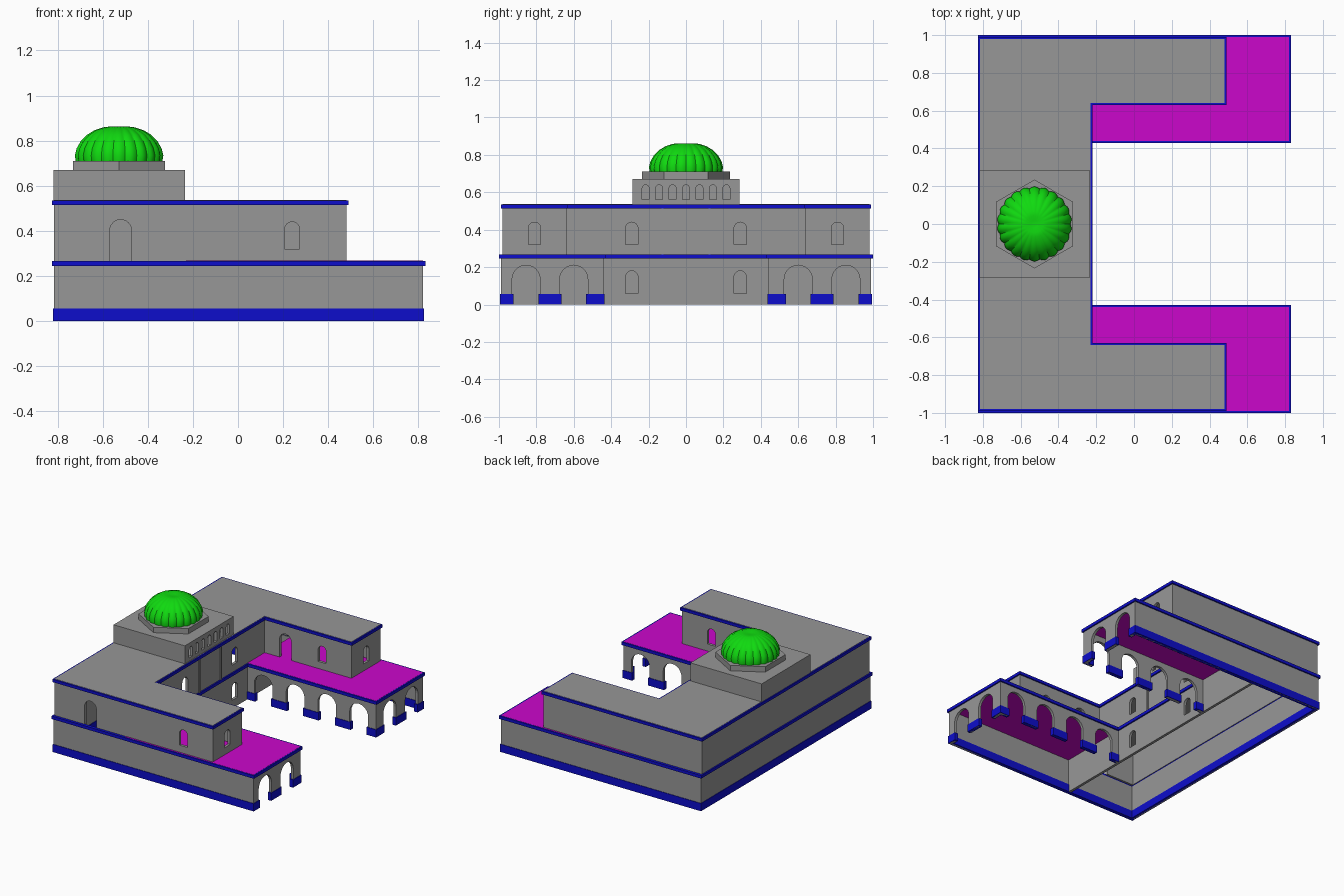
import bpy, bmesh, math
from mathutils import Vector

if "Cube" in bpy.data.objects:
    bpy.data.objects.remove(bpy.data.objects["Cube"])


def material(name, rgb):
    m = bpy.data.materials.new(name)
    m.use_nodes = True
    m.diffuse_color = (*rgb, 1)
    m.node_tree.nodes["Principled BSDF"].inputs["Base Color"].default_value = (*rgb, 1)
    return m


STONE = material("grey stone", (0.31, 0.31, 0.31))
BLUE = material("blue trim", (0.004, 0.004, 0.6))
PINK = material("magenta terrace", (0.6, 0.002, 0.6))
GREEN = material("green dome", (0.005, 0.7, 0.005))
THICK = 0.02


def finish(bm, name, mat):
    bmesh.ops.recalc_face_normals(bm, faces=bm.faces)
    me = bpy.data.meshes.new(name)
    bm.to_mesh(me)
    bm.free()
    me.materials.append(mat)
    ob = bpy.data.objects.new(name, me)
    bpy.context.collection.objects.link(ob)
    return ob


def box(name, lo, hi, mat):
    bm = bmesh.new()
    bmesh.ops.create_cube(bm, size=1)
    for v in bm.verts:
        v.co = [a + (b - a) * (c + 0.5) for a, b, c in zip(lo, hi, v.co)]
    return finish(bm, name, mat)


def prism(name, outline, z0, z1, mat):
    bm = bmesh.new()
    face = bm.faces.new([bm.verts.new((x, y, z0)) for x, y in outline])
    ext = bmesh.ops.extrude_face_region(bm, geom=[face], use_keep_orig=True)
    for v in ext["geom"]:
        if isinstance(v, bmesh.types.BMVert):
            v.co.z = z1
    return finish(bm, name, mat)


def offset(outline, d):
    """Move a right-angled counterclockwise outline outward by d."""
    out = []
    for i, p in enumerate(outline):
        a = (Vector(p) - Vector(outline[i - 1])).normalized()
        b = (Vector(outline[(i + 1) % len(outline)]) - Vector(p)).normalized()
        out.append(Vector(p) + d * (Vector((a.y, -a.x)) + Vector((b.y, -b.x))))
    return out


def ring(name, outline, d_out, d_in, z0, z1, mat):
    """Hollow band that follows an outline."""
    bm = bmesh.new()
    n = len(outline)
    loops = [[bm.verts.new((p.x, p.y, z)) for p in offset(outline, d)]
             for d, z in ((d_out, z0), (d_out, z1), (d_in, z1), (d_in, z0))]
    for k in range(4):
        a, b = loops[k], loops[(k + 1) % 4]
        for i in range(n):
            j = (i + 1) % n
            bm.faces.new((a[i], a[j], b[j], b[i]))
    return finish(bm, name, mat)


def arch(s, w, z0, top, steps=12):
    """Round-headed opening, from bottom left over the top to bottom right."""
    r = w / 2
    pts = [(s - r, z0)]
    for k in range(steps + 1):
        t = math.pi * (1 - k / steps)
        pts.append((s + r * math.cos(t), top - r + r * math.sin(t)))
    return pts + [(s + r, z0)]


def panel(name, a, b, z0, z1, openings, mat=STONE):
    """Wall from a to b; openings touching the base become notches."""
    a, b = Vector(a), Vector(b)
    length = (b - a).length
    d = (b - a) / length
    outer, holes = [(0, z0)], []
    for s, w, lo, top in sorted(openings):
        pts = arch(s, w, lo, top)
        if lo <= z0:
            outer += pts
        else:
            holes.append(pts)
    outer += [(length, z0), (length, z1), (0, z1)]
    bm = bmesh.new()
    edges = []
    for loop in [outer] + holes:
        vs = [bm.verts.new((*(a + d * s), z)) for s, z in loop]
        edges += [bm.edges.new((vs[i - 1], vs[i])) for i in range(len(vs))]
    bmesh.ops.triangle_fill(bm, edges=edges, use_beauty=True, use_dissolve=False)
    ext = bmesh.ops.extrude_face_region(bm, geom=bm.faces[:], use_keep_orig=True)
    inward = Vector((-d.y, d.x, 0)) * THICK
    bmesh.ops.translate(bm, vec=inward,
                        verts=[v for v in ext["geom"] if isinstance(v, bmesh.types.BMVert)])
    return finish(bm, name, mat)


def walls(name, outline, z0, z1, openings):
    for i, p in enumerate(outline):
        panel(f"{name}_{i}", p, outline[(i + 1) % len(outline)], z0, z1, openings.get(i, []))


def u_plan(back, end, court, side, inner):
    half = [(back, -side), (end, -side), (end, -inner), (court, -inner)]
    return half + [(x, -y) for x, y in reversed(half)]


COURT = -0.23
ground = u_plan(-0.815, 0.82, COURT, 0.99, 0.44)
upper = u_plan(-0.815, 0.48, COURT, 0.98, 0.64)


def arcade(*centres):
    return [(s, 0.15, 0, 0.21) for s in centres]


def window(s, z=0.32):
    return (s, 0.066, z, z + 0.12)


def door(s):
    return (s, 0.096, 0.26, 0.45)


# Ground floor walls with arcades around the court
ground_open = {
    1: arcade(0.135, 0.39),
    2: arcade(0.14, 0.40, 0.66, 0.92),
    3: [window(0.15, 0.06), window(0.73, 0.06)],
    4: arcade(0.13, 0.39, 0.65, 0.91),
    5: arcade(0.16, 0.415),
}
walls("ground_wall", ground, 0, 0.25, ground_open)

# Blue plinth, interrupted at the arches
for i, p in enumerate(ground):
    if i == 3:
        continue
    a, b = Vector(p), Vector(ground[(i + 1) % len(ground)])
    d = (b - a).normalized()
    n = Vector((d.y, -d.x))
    stops = [-0.004]
    for s, *_ in ground_open.get(i, []):
        stops += [s - 0.066, s + 0.066]
    stops.append((b - a).length + 0.004)
    for k in range(0, len(stops), 2):
        c0 = a + d * stops[k] + n * 0.004
        c1 = a + d * stops[k + 1] - n * (THICK + 0.004)
        lo = (min(c0.x, c1.x), min(c0.y, c1.y), 0)
        hi = (max(c0.x, c1.x), max(c0.y, c1.y), 0.057)
        box(f"plinth_{i}_{k // 2}", lo, hi, BLUE)

# Terraces and the walls that close the wings off from the main range
for side, s in (("right", -1), ("left", 1)):
    y0, y1 = sorted((s * 0.44, s * 0.99))
    box(f"terrace_{side}", (COURT, y0, 0.25), (0.82, y1, 0.268), PINK)
    box(f"wing_partition_{side}", (COURT - THICK, y0, 0), (COURT, y1, 0.25), STONE)
ring("floor_trim", ground, 0.01, -0.015, 0.245, 0.267, BLUE)

# Upper floor, roof and roof trim
walls("upper_wall", upper, 0.26, 0.525, {
    0: [door(0.295), window(1.055)],
    1: [window(0.17)],
    2: [window(0.24), door(0.54)],
    3: [window(0.35), window(0.93)],
    4: [door(0.17), window(0.47)],
    5: [window(0.17)],
})
ring("roof_trim", upper, 0.01, -0.015, 0.514, 0.535, BLUE)
prism("roof", upper, 0.52, 0.537, STONE)
for s in (-1, 1):
    box("court_pilaster", (COURT, s * 0.126 - 0.006, 0.267),
        (COURT + 0.008, s * 0.126 + 0.006, 0.514), STONE)

# Dome base with a row of small windows
base = [(-0.818, -0.285), (-0.235, -0.285), (-0.235, 0.285), (-0.818, 0.285)]
walls("dome_base_wall", base, 0.53, 0.66,
      {1: [(0.285 + 0.072 * k, 0.036, 0.562, 0.64) for k in range(-3, 4)]})
prism("dome_base_top", base, 0.655, 0.67, STONE)

# Hexagonal drum
CX = -0.527
prism("dome_drum", [(CX + 0.235 * math.sin(k * math.pi / 3), 0.235 * math.cos(k * math.pi / 3))
                    for k in range(6)], 0.665, 0.71, STONE)

# Ribbed dome with a dimple at the crown
profile = [(0.194, 0.708), (0.198, 0.735), (0.19, 0.766), (0.172, 0.797), (0.145, 0.825),
           (0.11, 0.846), (0.07, 0.859), (0.045, 0.862), (0.02, 0.857)]
LOBES, SEG = 22, 6
bm = bmesh.new()
rows = []
for r, z in profile:
    row = []
    for k in range(LOBES * SEG):
        t = 2 * math.pi * k / (LOBES * SEG)
        rr = r * (0.955 + 0.045 * abs(math.sin(LOBES * t / 2)))
        row.append(bm.verts.new((CX + rr * math.cos(t), rr * math.sin(t), z)))
    rows.append(row)
for a, b in zip(rows, rows[1:]):
    for k in range(len(a)):
        j = (k + 1) % len(a)
        bm.faces.new((a[k], a[j], b[j], b[k]))
bm.faces.new(rows[-1])
dome = finish(bm, "dome", GREEN)
bpy.ops.object.select_all(action="DESELECT")
dome.select_set(True)
bpy.context.view_layer.objects.active = dome
bpy.ops.object.shade_smooth_by_angle(angle=math.radians(35))
